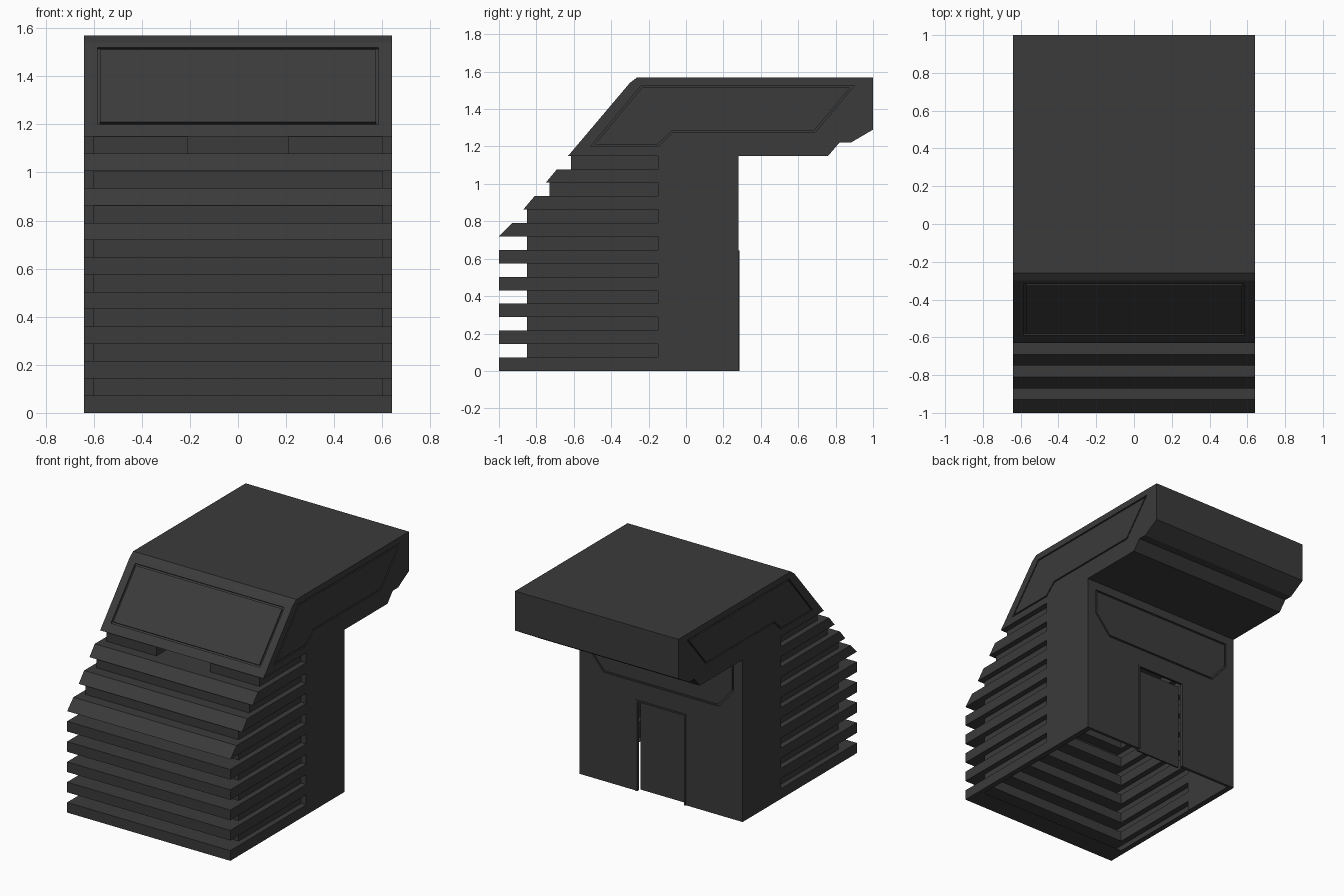
import bpy, bmesh
from mathutils import Vector

cube = bpy.data.objects.get("Cube")
if cube:
    bpy.data.objects.remove(cube, do_unlink=True)

grey = bpy.data.materials.new("charcoal_grey")
grey.use_nodes = True
COLOUR = (0.043, 0.043, 0.043, 1)
grey.diffuse_color = COLOUR
bsdf = grey.node_tree.nodes["Principled BSDF"]
bsdf.inputs["Base Color"].default_value = COLOUR
bsdf.inputs["Roughness"].default_value = 0.8

X, Y, Z = Vector((1, 0, 0)), Vector((0, 1, 0)), Vector((0, 0, 1))
HALF, RECESS = 0.64, 0.60          # outer and recessed half widths
JOIN, BACK, EAVE = -0.15, 0.28, 1.15


def finish(name, bm):
    bmesh.ops.recalc_face_normals(bm, faces=bm.faces)
    mesh = bpy.data.meshes.new(name)
    bm.to_mesh(mesh)
    bm.free()
    obj = bpy.data.objects.new(name, mesh)
    mesh.materials.append(grey)
    bpy.context.collection.objects.link(obj)
    return obj


def prism(name, points, origin, u, v, depth, ring=0):
    """Extrude a flat outline both ways; a ring width leaves only its border."""
    bm = bmesh.new()
    n = u.cross(v)
    start = Vector(origin) - n * depth
    face = bm.faces.new([bm.verts.new(start + u * a + v * b) for a, b in points])
    face.normal_update()
    if ring:
        bmesh.ops.inset_individual(bm, faces=[face], thickness=ring,
                                   use_even_offset=True)
        bmesh.ops.delete(bm, geom=[face], context="FACES_ONLY")
    out = bmesh.ops.extrude_face_region(bm, geom=bm.faces[:], use_keep_orig=True)
    moved = [g for g in out["geom"] if isinstance(g, bmesh.types.BMVert)]
    bmesh.ops.translate(bm, verts=moved, vec=n * depth * 2)
    return finish(name, bm)


def rect(x0, x1, z0, z1):
    return [(x0, z0), (x1, z0), (x1, z1), (x0, z1)]


def cut(target, cutter):
    mod = target.modifiers.new("cut", "BOOLEAN")
    mod.operation, mod.solver, mod.object = "DIFFERENCE", "EXACT", cutter
    bpy.context.view_layer.objects.active = target
    bpy.ops.object.modifier_apply(modifier=mod.name)
    bpy.data.objects.remove(cutter, do_unlink=True)


def loft(name, rings, floor=None):
    """Join open rings of points in order; optionally fill a floor outline."""
    bm = bmesh.new()
    rows = [[bm.verts.new(p) for p in ring] for ring in rings]
    for a, b in zip(rows, rows[1:]):
        for i in range(len(a) - 1):
            bm.faces.new((a[i], a[i + 1], b[i + 1], b[i]))
    if floor:
        bm.faces.new([rows[0][i] for i in floor])
    return finish(name, bm)


def u_ring(half, front, z):
    return [(half, JOIN, z), (half, front, z), (-half, front, z), (-half, JOIN, z)]


# Overhanging roof block with grooved panels
roof = prism("roof_block",
             [(-0.63, EAVE), (0.76, EAVE), (0.82, 1.22), (0.88, 1.22),
              (1.0, 1.29), (1.0, 1.57), (-0.26, 1.57), (-0.30, 1.54)],
             (0, 0, 0), Y, Z, HALF)
side_panel = [(-0.51, 1.2), (-0.15, 1.2), (-0.07, 1.275), (0.69, 1.275),
              (0.9, 1.525), (-0.24, 1.525)]
for s in (-1, 1):
    cut(roof, prism("side_groove", side_panel, (s * HALF, 0, 0), Y, Z, 0.01, 0.01))
slope = Vector((0, 0.33, 0.39)).normalized()
cut(roof, prism("front_groove", rect(-0.585, 0.585, -0.21, 0.21),
                (0, -0.452, 1.36), X, slope, 0.01, 0.012))

# Stacked slats wrapping the front and sides; the upper ones step back and slant
PITCH = EAVE / 8
SLAT = PITCH / 2
straight = (-1.0, -1.0, -0.85)
steps = [straight] * 5 + [(-1.0, -0.93, -0.85), (-0.87, -0.81, -0.73),
                          (-0.75, -0.69, -0.615)]   # lip, top edge, recess above
rings, recess = [], -0.85
for i, (lip, top, above) in enumerate(steps):
    z = i * PITCH
    rings += [u_ring(RECESS, recess, z), u_ring(HALF, lip, z),
              u_ring(HALF, top, z + SLAT), u_ring(RECESS, above, z + SLAT)]
    recess = above
loft("slatted_wall", rings)

# Top recess band with a niche in the middle
niche = [(RECESS, JOIN), (RECESS, recess), (0.21, recess), (0.21, -0.36)]
path = niche + [(-x, y) for x, y in reversed(niche)]
loft("niche_band", [[(x, y, z) for x, y in path] for z in (EAVE - SLAT, EAVE)],
     floor=(2, 3, 4, 5))

# Rear side walls
for s, label in ((-1, "right"), (1, "left")):
    prism(label + "_rear_wall", rect(JOIN, BACK, 0, EAVE),
          (s * (HALF + RECESS) / 2, 0, 0), Y, Z, (HALF - RECESS) / 2)

# Back wall with doorway and grooved panel
back = prism("back_wall",
             [(-RECESS, 0), (-0.185, 0), (-0.185, 0.64), (0.185, 0.64),
              (0.185, 0), (RECESS, 0), (RECESS, EAVE), (-RECESS, EAVE)],
             (0, BACK - 0.01, 0), X, Z, 0.01)
cut(back, prism("back_groove",
                [(-0.45, 0.77), (0.45, 0.77), (0.57, 0.91), (0.57, 1.09),
                 (-0.57, 1.09), (-0.57, 0.91)],
                (0, BACK, 0), X, Z, 0.01, 0.012))

# Recessed door and its thin frame
prism("door", rect(-0.18, 0.18, 0, 0.625), (0, 0.245, 0), X, Z, 0.006)
for s, label in ((-1, "right"), (1, "left")):
    prism(label + "_door_frame", rect(s * 0.19 - 0.006, s * 0.19 + 0.006, 0, 0.645),
          (0, BACK, 0), X, Z, 0.006)
prism("top_door_frame", rect(-0.184, 0.184, 0.634, 0.645), (0, BACK, 0), X, Z, 0.006)
